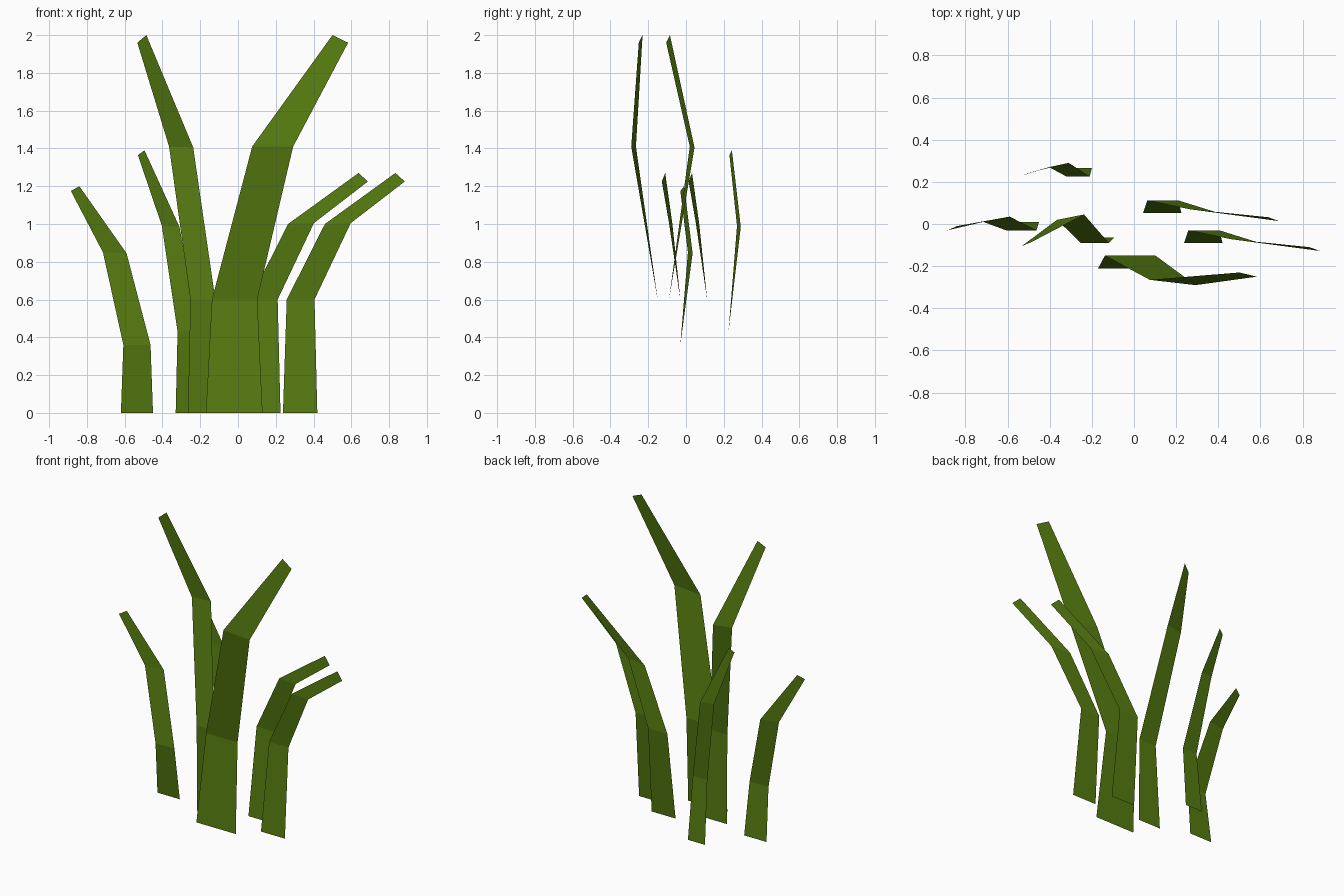
import bpy

# Shared leaf colour
green = bpy.data.materials.new("leaf_green")
green.diffuse_color = (0.09, 0.195, 0.005, 1)


def blade(name, rows, offset=(0, 0)):
    """Flat folded strip; each row is a left and a right point, base to tip."""
    dx, dy = offset
    verts = [(x + dx, y + dy, z) for row in rows for x, y, z in row]
    faces = [(i, i + 1, i + 3, i + 2) for i in range(0, len(verts) - 2, 2)]
    mesh = bpy.data.meshes.new(name)
    mesh.from_pydata(verts, [], faces)
    mesh.materials.append(green)
    obj = bpy.data.objects.new(name, mesh)
    bpy.context.collection.objects.link(obj)


def level(x0, x1, y, z):
    """Horizontal row of a blade."""
    return (x0, y, z), (x1, y, z)


# Short outer left blade
blade("left_blade", [
    level(-0.62, -0.45, 0.01, 0), level(-0.607, -0.463, -0.03, 0.36),
    ((-0.715, 0.01, 0.85), (-0.59, 0.035, 0.845)),
    ((-0.885, -0.03, 1.175), (-0.84, -0.01, 1.20))])

# Rear left blade
blade("rear_left_blade", [
    level(-0.33, -0.20, 0.265, 0), level(-0.32, -0.21, 0.225, 0.43),
    ((-0.403, 0.27, 0.99), (-0.31, 0.29, 0.985)),
    ((-0.53, 0.23, 1.365), (-0.495, 0.243, 1.39))])

# Tall left blade
blade("tall_left_blade", [
    level(-0.265, -0.095, -0.065, 0), level(-0.252, -0.12, -0.09, 0.60),
    ((-0.365, 0.02, 1.41), (-0.237, 0.045, 1.405)),
    ((-0.533, -0.105, 1.96), (-0.485, -0.085, 2.0))])

# Wide tall front blade
blade("wide_front_blade", [
    level(-0.17, 0.13, -0.21, 0), level(-0.138, 0.102, -0.15, 0.60),
    ((0.075, -0.265, 1.41), (0.292, -0.29, 1.41)),
    ((0.50, -0.23, 2.0), (0.583, -0.25, 1.96))])

# Two matching bent blades on the right
right_rows = [
    level(0.238, 0.42, -0.09, 0), level(0.258, 0.405, -0.03, 0.60),
    ((0.46, -0.072, 1.0), (0.597, -0.09, 1.005)),
    ((0.833, -0.11, 1.27), (0.883, -0.128, 1.225))]
blade("right_blade", right_rows)
blade("rear_right_blade", right_rows, (-0.195, 0.142))
